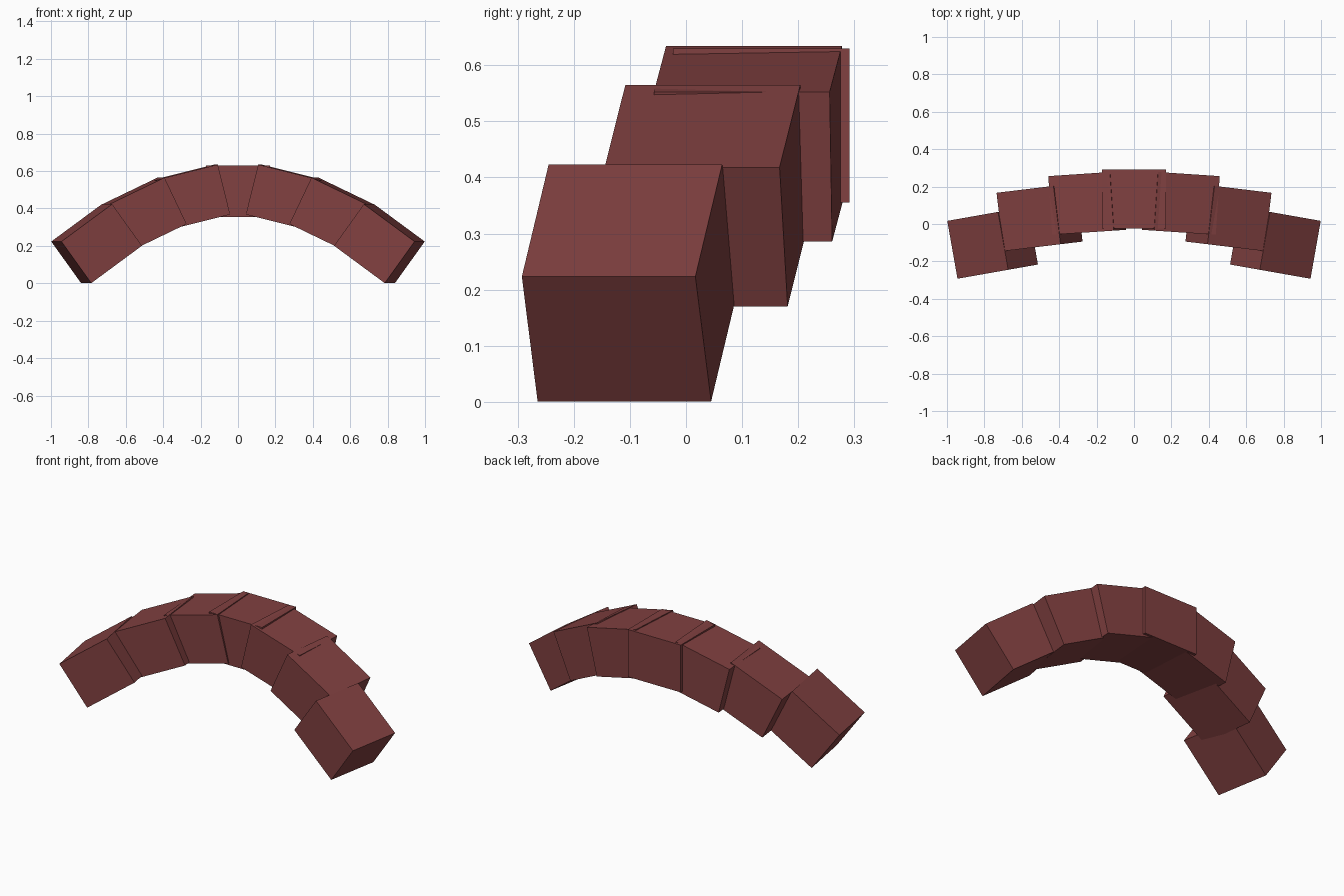
import bpy
from math import radians
from mathutils import Matrix, Vector

if "Cube" in bpy.data.objects:
    bpy.data.objects.remove(bpy.data.objects["Cube"])

SIZE = Vector((0.34, 0.314, 0.275))

brick = bpy.data.materials.new("dull red brick")
brick.diffuse_color = (0.22, 0.052, 0.052, 1)
brick.use_nodes = True
brick.node_tree.nodes["Principled BSDF"].inputs["Base Color"].default_value = brick.diffuse_color


def add_block(name, centre, pitch, yaw):
    """One brick, tipped along the arch and then turned about z."""
    bpy.ops.mesh.primitive_cube_add(size=1)
    ob = bpy.context.object
    ob.name = name
    ob.matrix_world = (Matrix.Translation(centre)
                       @ Matrix.Rotation(radians(yaw), 4, 'Z')
                       @ Matrix.Rotation(radians(pitch), 4, 'Y')
                       @ Matrix.Diagonal((*SIZE, 1)))
    ob.data.materials.append(brick)


# Keystone at the crown
add_block("keystone", (0, 0.134, 0.4925), 0, 0)

# Bricks stepping down both sides: x, y, z, pitch, yaw
steps = [
    ("upper", 0.25, 0.1125, 0.46, 14, 3.8),
    ("middle", 0.505, 0.0365, 0.3675, 25.6, 6.9),
    ("end", 0.756, -0.1, 0.212, 36, 10),
]
for name, x, y, z, pitch, yaw in steps:
    for side, s in (("right", 1), ("left", -1)):
        add_block(f"{side}_{name}_brick", (s * x, y, z), s * pitch, -s * yaw)
